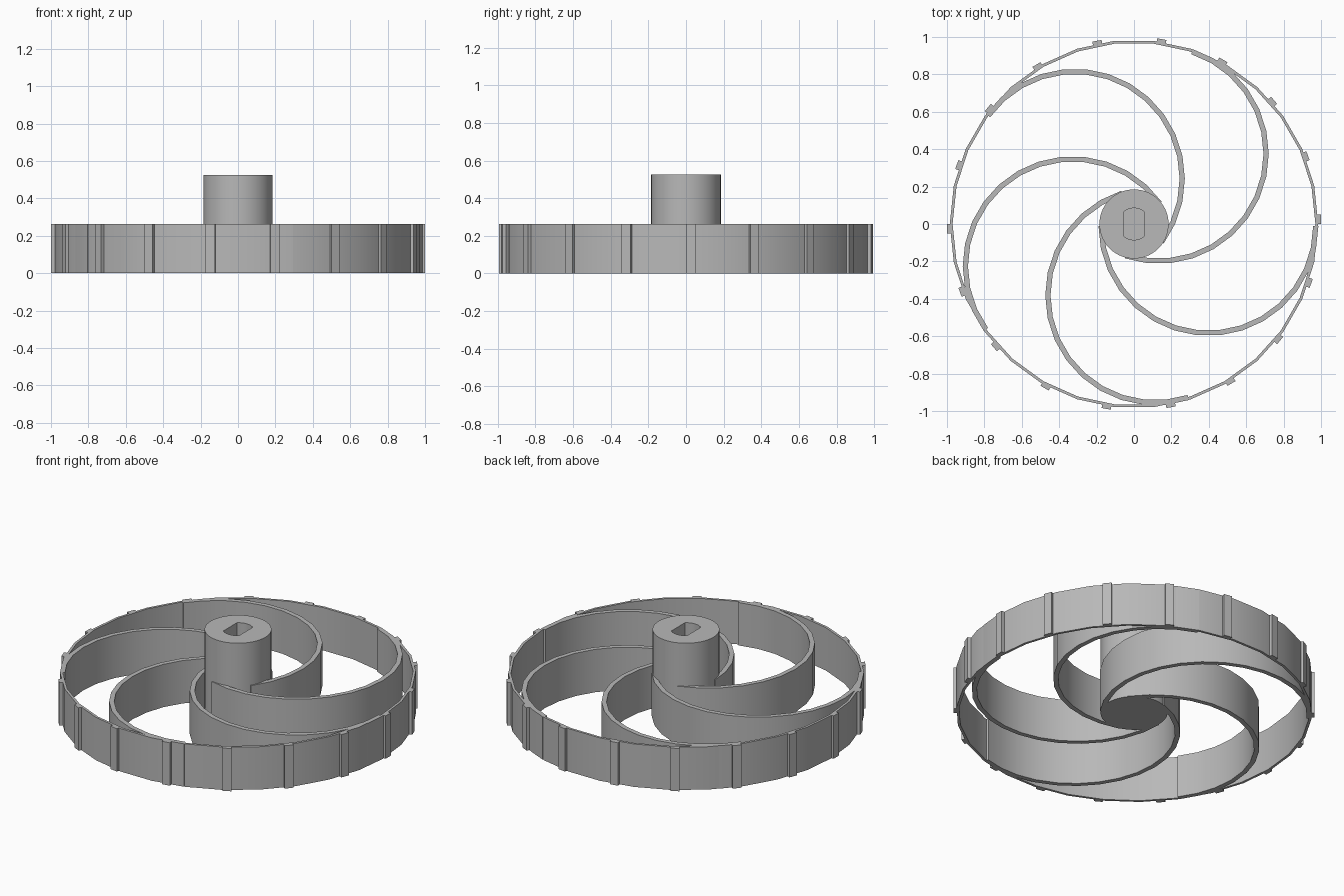
import bpy
import bmesh
from math import sin, cos, tau, radians
from mathutils import Matrix

if "Cube" in bpy.data.objects:
    bpy.data.objects.remove(bpy.data.objects["Cube"], do_unlink=True)

RIM_HEIGHT = 0.262
HUB_HEIGHT = 0.525

grey = bpy.data.materials.new("plain grey")
grey.use_nodes = True
colour = (0.48, 0.48, 0.48, 1)
grey.diffuse_color = colour
grey.node_tree.nodes["Principled BSDF"].inputs["Base Color"].default_value = colour


def finish(name, bm, turn=0.0):
    """Turn a bmesh into a shaded object, rotated about the axle."""
    bmesh.ops.recalc_face_normals(bm, faces=bm.faces)
    bm.transform(Matrix.Rotation(turn, 4, "Z"))
    mesh = bpy.data.meshes.new(name)
    bm.to_mesh(mesh)
    bm.free()
    mesh.materials.append(grey)
    obj = bpy.data.objects.new(name, mesh)
    bpy.context.collection.objects.link(obj)
    bpy.ops.object.select_all(action="DESELECT")
    obj.select_set(True)
    bpy.context.view_layer.objects.active = obj
    bpy.ops.object.shade_smooth_by_angle(angle=radians(30))
    return obj


def circle(radius, z, sides, half_width=9.0):
    """Ring of points, optionally flattened on its two x sides."""
    points = []
    for i in range(sides):
        x = radius * cos(tau * i / sides)
        y = radius * sin(tau * i / sides)
        points.append((max(-half_width, min(half_width, x)), y, z))
    return points


def bridge(bm, a, b, closed=True):
    for i in range(len(a) if closed else len(a) - 1):
        j = (i + 1) % len(a)
        bm.faces.new((a[i], a[j], b[j], b[i]))


def add_loops(bm, loops):
    return [[bm.verts.new(p) for p in loop] for loop in loops]


# Thin faceted rim
bm = bmesh.new()
rings = add_loops(bm, [circle(r, z, 30) for r, z in
                       ((0.985, 0), (0.985, RIM_HEIGHT), (0.97, RIM_HEIGHT), (0.97, 0))])
for k in range(4):
    bridge(bm, rings[k], rings[(k + 1) % 4])
finish("rim", bm)

# Hub with a blind, double-flat axle slot in its top
bm = bmesh.new()
SIDES = 56
rings = add_loops(bm, [
    circle(0.185, 0, SIDES),
    circle(0.185, HUB_HEIGHT, SIDES),
    circle(0.085, HUB_HEIGHT, SIDES, 0.053),
    circle(0.085, 0.2, SIDES, 0.053),
])
for lower, upper in zip(rings, rings[1:]):
    bridge(bm, lower, upper)
bm.faces.new(rings[0])
bm.faces.new(rings[-1])
finish("hub", bm)

# Five half-circle spokes, tangent to hub and rim
for n in range(5):
    bm = bmesh.new()
    arcs = []
    for radius, z in ((0.588, 0), (0.588, RIM_HEIGHT), (0.56, RIM_HEIGHT), (0.56, 0)):
        arcs.append([(0.398 + radius * cos(radians(a)),
                      -0.01 + radius * sin(radians(a)), z)
                     for a in range(180, 361, 12)])
    arcs = add_loops(bm, arcs)
    for k in range(4):
        bridge(bm, arcs[k], arcs[(k + 1) % 4], closed=False)
    for end in (0, -1):
        bm.faces.new([arc[end] for arc in arcs])
    finish(f"spoke_{n + 1}", bm, tau * n / 5)

# Eighteen tread bars around the rim
for n in range(18):
    bm = bmesh.new()
    bmesh.ops.create_cube(bm, size=1)
    bm.transform(Matrix.Translation((0.986, 0.025, RIM_HEIGHT / 2))
                 @ Matrix.Diagonal((0.026, 0.05, RIM_HEIGHT, 1)))
    finish(f"tread_bar_{n + 1}", bm, tau * n / 18)
